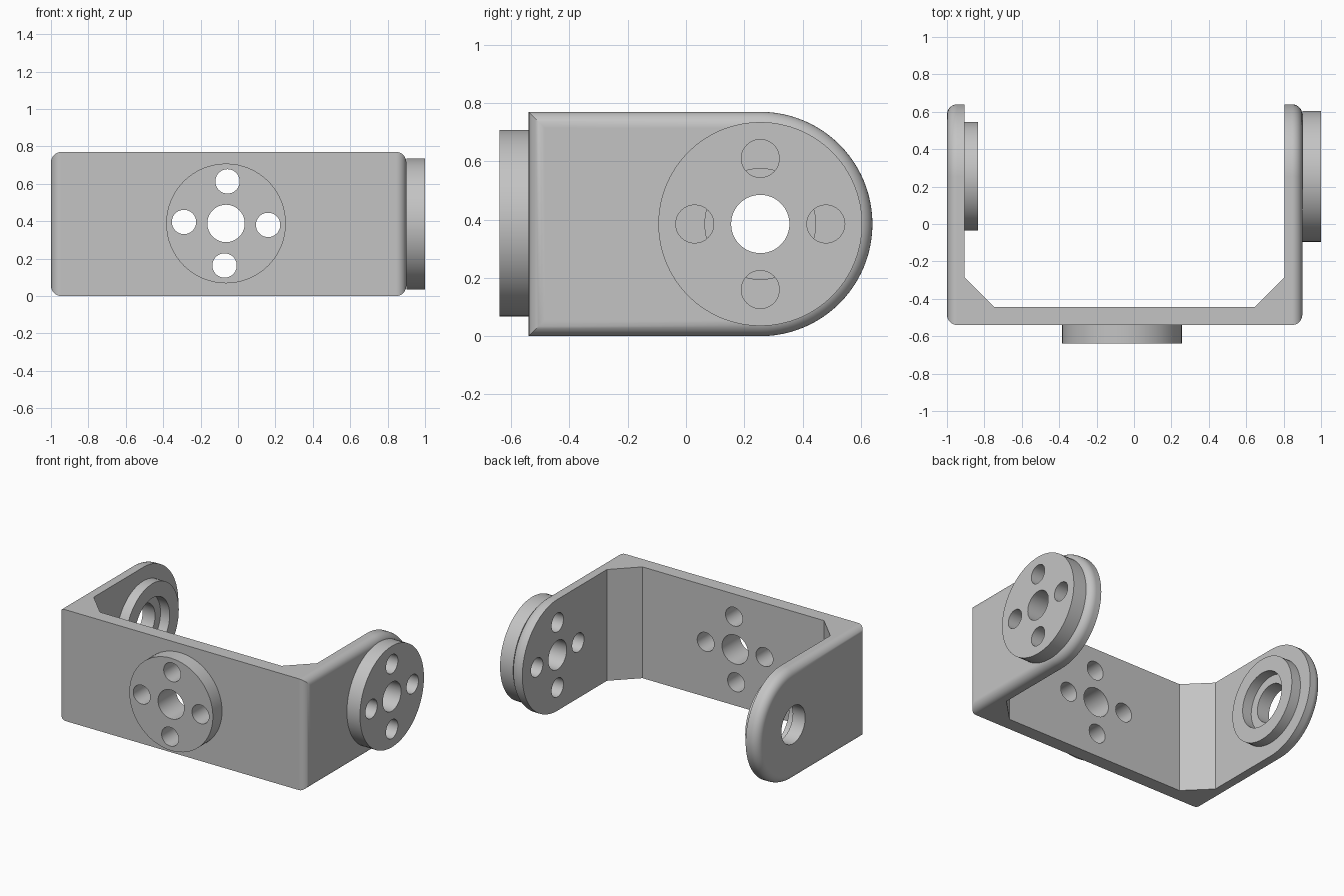
import bpy, bmesh, math
from mathutils import Matrix, Vector

if "Cube" in bpy.data.objects:
    bpy.data.objects.remove(bpy.data.objects["Cube"])

grey = bpy.data.materials.new("bracket grey")
grey.diffuse_color = (0.55, 0.55, 0.55, 1)
grey.use_nodes = True
grey.node_tree.nodes["Principled BSDF"].inputs["Base Color"].default_value = grey.diffuse_color


def make_object(name, bm):
    bmesh.ops.recalc_face_normals(bm, faces=bm.faces[:])
    mesh = bpy.data.meshes.new(name)
    bm.to_mesh(mesh)
    bm.free()
    mesh.materials.append(grey)
    ob = bpy.data.objects.new(name, mesh)
    bpy.context.collection.objects.link(ob)
    return ob


def add_cylinder(bm, axis, centre, radius, length):
    rot = Matrix.Rotation(math.pi / 2, 4, 'Y' if axis == 'X' else 'X')
    bmesh.ops.create_cone(bm, cap_ends=True, segments=64, radius1=radius, radius2=radius,
                          depth=length, matrix=Matrix.Translation(centre) @ rot)


def cylinder(name, axis, centre, radius, length):
    bm = bmesh.new()
    add_cylinder(bm, axis, centre, radius, length)
    return make_object(name, bm)


def bolt_pattern(name, axis, centre, turn=0):
    """Centre hole with four smaller holes around it."""
    bm = bmesh.new()
    add_cylinder(bm, axis, centre, 0.10, 0.5)
    for i in range(4):
        a = math.radians(90 * i + turn)
        u, w = 0.225 * math.cos(a), 0.225 * math.sin(a)
        off = Vector((0, u, w)) if axis == 'X' else Vector((u, 0, w))
        add_cylinder(bm, axis, Vector(centre) + off, 0.065, 0.5)
    return make_object(name, bm)


def cut(ob, *cutters):
    for c in cutters:
        mod = ob.modifiers.new("cut", 'BOOLEAN')
        mod.operation = 'DIFFERENCE'
        mod.solver = 'EXACT'
        mod.object = c
    dg = bpy.context.evaluated_depsgraph_get()
    mesh = bpy.data.meshes.new_from_object(ob.evaluated_get(dg))
    ob.modifiers.clear()
    ob.data = mesh


# Bracket block: rounded-end side outline lofted along x, filleted at both outer faces
FILLET, STEPS = 0.055, 8
MID_Y, MID_Z, END_R = 0.255, 0.385, 0.385


def outline(bm, x, d):
    pts = [(-0.54 + d, d)]
    for i in range(49):
        a = math.radians(-90 + 180 * i / 48)
        pts.append((MID_Y + (END_R - d) * math.cos(a), MID_Z + (END_R - d) * math.sin(a)))
    pts.append((-0.54 + d, 0.77 - d))
    return [bm.verts.new((x, y, z)) for y, z in pts]


section = []
for i in range(STEPS + 1):
    a = math.pi / 2 * i / STEPS
    section.append((FILLET * (1 - math.cos(a)), FILLET * (1 - math.sin(a))))
bm = bmesh.new()
rings = [outline(bm, -1 + x, d) for x, d in section]
rings += [outline(bm, 0.90 - x, d) for x, d in reversed(section)]
for r1, r2 in zip(rings, rings[1:]):
    for i in range(len(r1)):
        j = (i + 1) % len(r1)
        bm.faces.new((r1[i], r1[j], r2[j], r2[i]))
bm.faces.new(rings[0])
bm.faces.new(rings[-1])
bracket = make_object("u_bracket", bm)

# Inner opening with chamfered corners
bm = bmesh.new()
opening = [(-0.905, 1), (-0.905, -0.285), (-0.745, -0.445),
           (0.645, -0.445), (0.805, -0.285), (0.805, 1)]
face = bm.faces.new([bm.verts.new((x, y, -0.2)) for x, y in opening])
ext = bmesh.ops.extrude_face_region(bm, geom=[face])
bmesh.ops.translate(bm, vec=(0, 0, 1.4),
                    verts=[v for v in ext["geom"] if isinstance(v, bmesh.types.BMVert)])
inner_cut = make_object("opening_cutter", bm)

# Mounting discs and bearing ring
side_disc = cylinder("side_disc", 'X', (0.95, MID_Y, MID_Z), 0.35, 0.10)
front_disc = cylinder("front_disc", 'Y', (-0.064, -0.59, 0.388), 0.32, 0.10)
ring = cylinder("bearing_ring", 'X', (-0.87, MID_Y, MID_Z), 0.29, 0.07)

# Holes
side_holes = bolt_pattern("side_hole_cutter", 'X', (0.9, MID_Y, MID_Z))
front_holes = bolt_pattern("front_hole_cutter", 'Y', (-0.064, -0.54, 0.388), -2)
pivot_hole = cylinder("pivot_hole_cutter", 'X', (-0.95, MID_Y, MID_Z), 0.13, 0.4)
ring_bore = cylinder("ring_bore_cutter", 'X', (-0.87, MID_Y, MID_Z), 0.19, 0.4)

cut(bracket, inner_cut, side_holes, front_holes, pivot_hole)
cut(side_disc, side_holes)
cut(front_disc, front_holes)
cut(ring, ring_bore)
for c in (inner_cut, side_holes, front_holes, pivot_hole, ring_bore):
    bpy.data.objects.remove(c)

# Smooth curved walls, keep edges crisp and flats flat
for ob in (bracket, side_disc, front_disc, ring):
    bpy.ops.object.select_all(action='DESELECT')
    ob.select_set(True)
    bpy.context.view_layer.objects.active = ob
    bpy.ops.object.shade_smooth_by_angle(angle=math.radians(30))
    wn = ob.modifiers.new("flat faces", 'WEIGHTED_NORMAL')
    wn.keep_sharp = True
